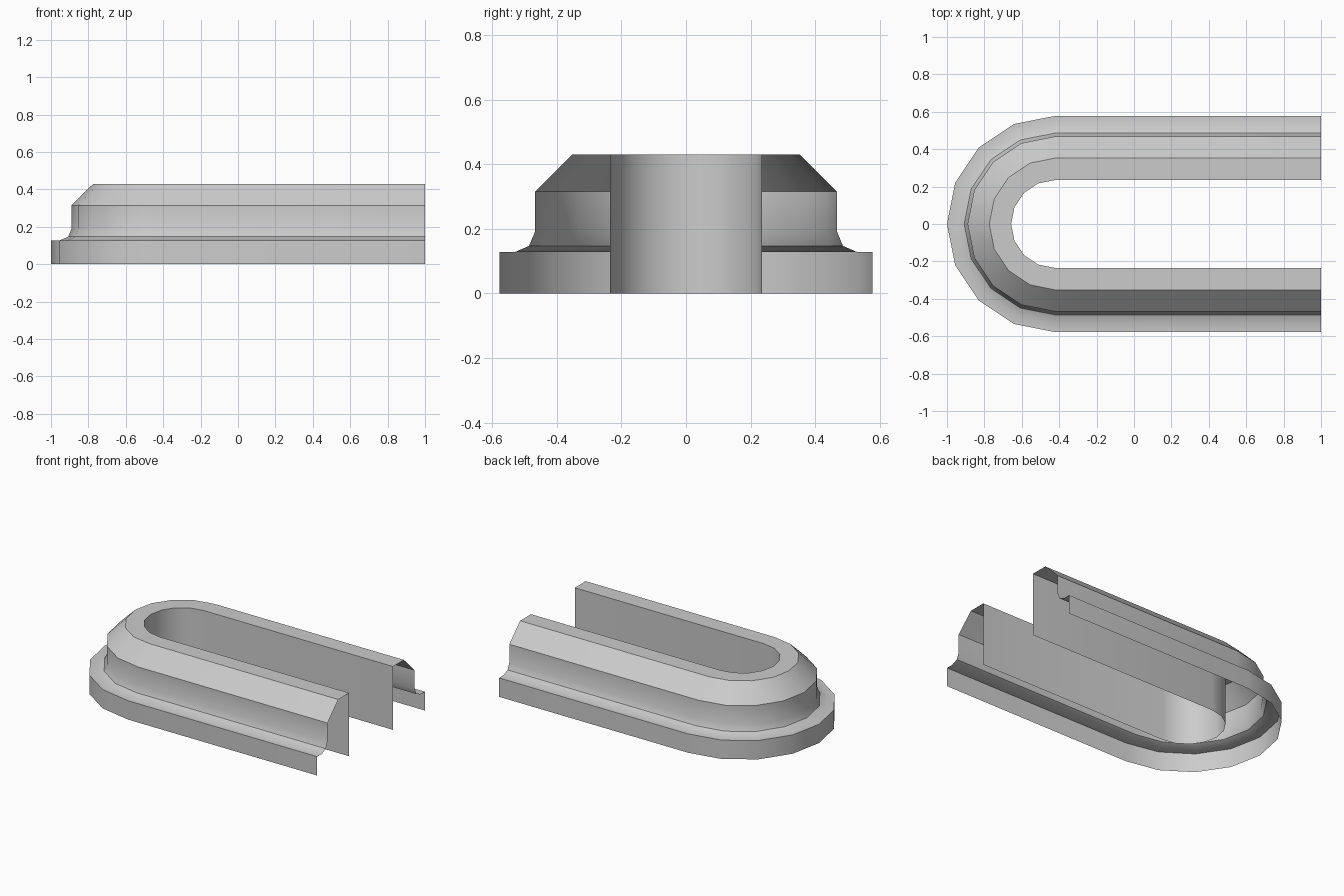
import bpy, bmesh
from math import sin, cos, pi, radians

if "Cube" in bpy.data.objects:
    bpy.data.objects.remove(bpy.data.objects["Cube"])

# Cross-section as (distance from centre line, height): inner wall, rim, chamfer, cove, base ledge
PROFILE = [(0.235, 0), (0.235, 0.43), (0.352, 0.43), (0.468, 0.315), (0.468, 0.19),
           (0.486, 0.147), (0.53, 0.128), (0.578, 0.128), (0.578, 0)]
ARC_X = -0.422
STEPS = 8

# U-shaped path: front straight, half-round end, back straight
stations = [(1.0, 0.0, -1.0)]
for i in range(STEPS + 1):
    a = pi * i / STEPS
    stations.append((ARC_X, -sin(a), -cos(a)))
stations.append((1.0, 0.0, 1.0))

# Sweep the open profile along the path
bm = bmesh.new()
rings = [[bm.verts.new((cx + r * dx, r * dy, z)) for r, z in PROFILE]
         for cx, dx, dy in stations]
for a, b in zip(rings, rings[1:]):
    for j in range(len(PROFILE) - 1):
        bm.faces.new((a[j], b[j], b[j + 1], a[j + 1]))

mesh = bpy.data.meshes.new("u_shaped_moulding")
bm.to_mesh(mesh)
bm.free()
moulding = bpy.data.objects.new("u_shaped_moulding", mesh)
bpy.context.collection.objects.link(moulding)

# Smooth the round end, keep the profile edges sharp
bpy.context.view_layer.objects.active = moulding
moulding.select_set(True)
bpy.ops.object.shade_smooth_by_angle(angle=radians(30))
